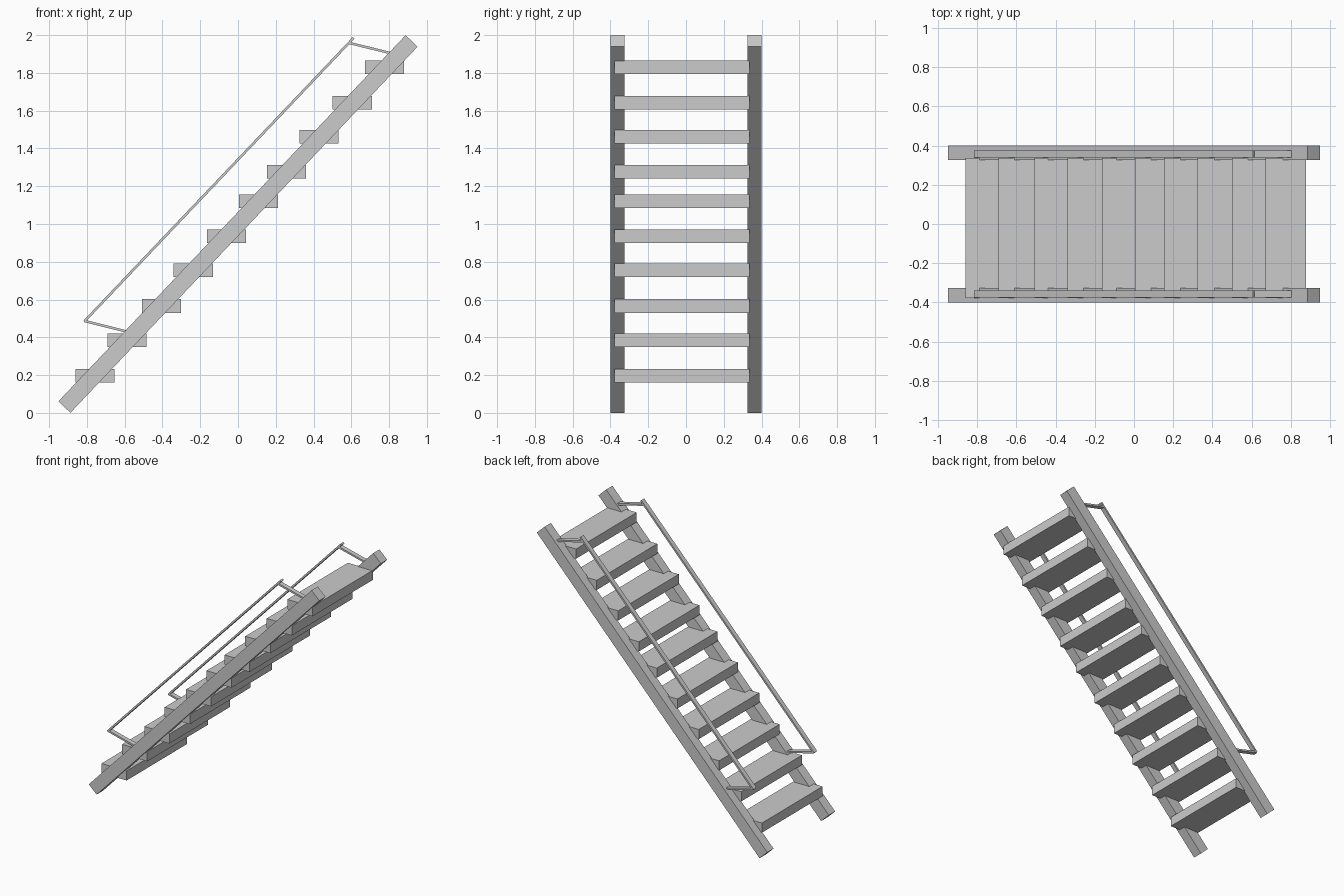
import bpy, bmesh
from mathutils import Vector, Matrix

if "Cube" in bpy.data.objects:
    bpy.data.objects.remove(bpy.data.objects["Cube"])


def box(name, center, axis, length, thick, y0, y1):
    """Box running along an (x, z) direction, spanning y0..y1."""
    u = Vector((axis[0], 0, axis[1])).normalized()
    v = Vector((0, 1, 0))
    w = u.cross(v)
    rot = Matrix((u, v, w)).transposed().to_4x4()
    bm = bmesh.new()
    bmesh.ops.create_cube(bm, size=1)
    bmesh.ops.scale(bm, vec=(length, y1 - y0, thick), verts=bm.verts)
    mesh = bpy.data.meshes.new(name)
    bm.to_mesh(mesh)
    bm.free()
    ob = bpy.data.objects.new(name, mesh)
    ob.matrix_world = Matrix.Translation((center[0], (y0 + y1) / 2, center[1])) @ rot
    bpy.context.collection.objects.link(ob)
    return ob


def bar(name, a, b, thick, y0, y1):
    """Box between two (x, z) points."""
    a, b = Vector(a), Vector(b)
    d = b - a
    return box(name, (a + b) / 2, d, d.length, thick, y0, y1)


for side, s in (("front", -1), ("back", 1)):
    # Sloping side beam
    y0, y1 = sorted((s * 0.326, s * 0.40))
    bar("stringer_" + side, (-0.919, 0.031), (0.919, 1.969), 0.088, y0, y1)
    # Handrail with its two brackets
    y0, y1 = sorted((s * 0.34, s * 0.375))
    bar("handrail_" + side, (-0.813, 0.485), (0.612, 1.985), 0.013, y0, y1)
    bar("lower_bracket_" + side, (-0.814, 0.487), (-0.595, 0.432), 0.013, y0, y1)
    bar("upper_bracket_" + side, (0.59, 1.958), (0.803, 1.906), 0.013, y0, y1)

# Treads: (x, z) centres
treads = [(-0.758, 0.196), (-0.588, 0.384), (-0.405, 0.566), (-0.237, 0.755),
          (-0.06, 0.935), (0.109, 1.12), (0.257, 1.277), (0.428, 1.462),
          (0.605, 1.642), (0.775, 1.83)]
for i, c in enumerate(treads):
    box(f"tread_{i + 1}", c, (1, 0), 0.207, 0.072, -0.378, 0.336)
